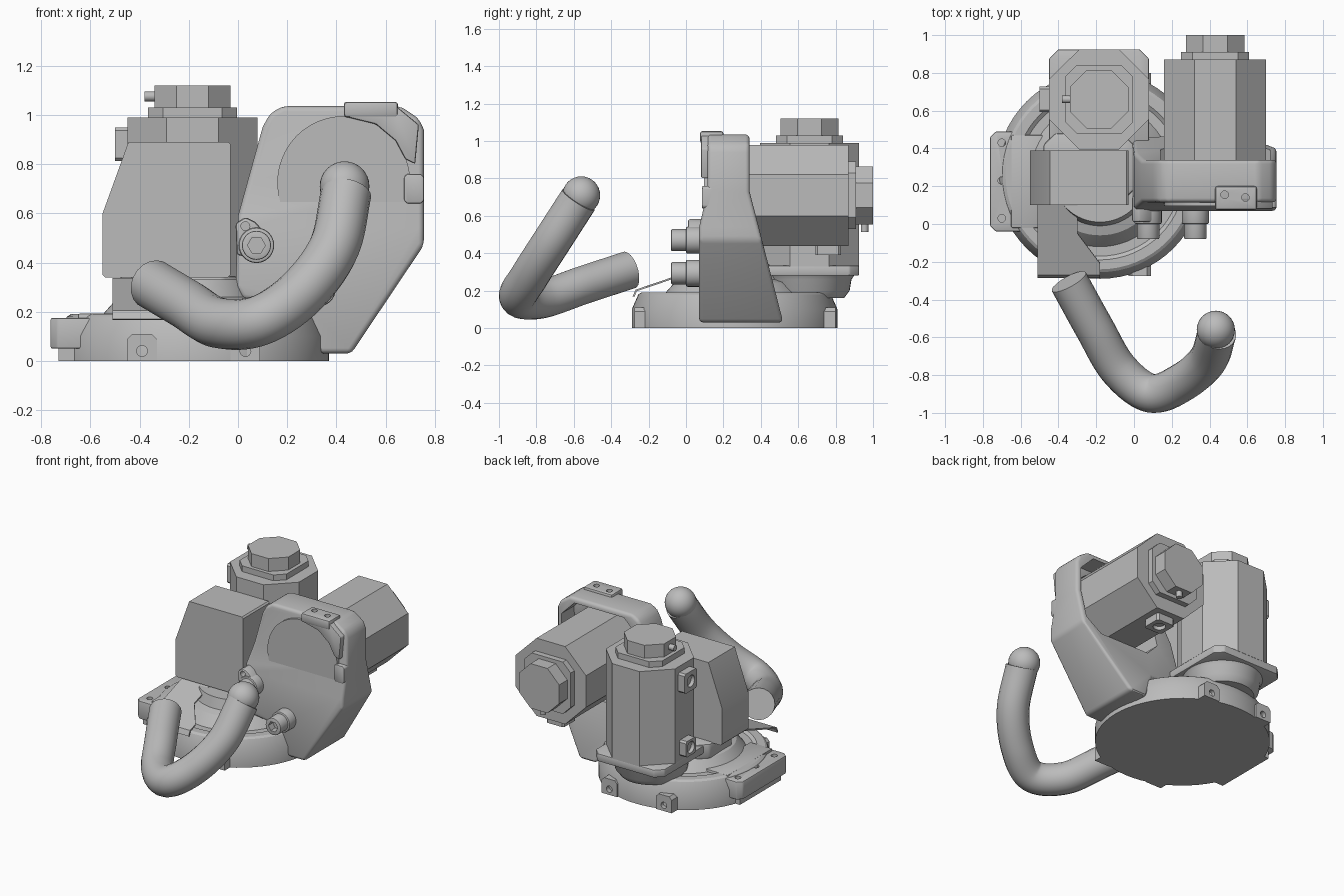
import bpy, bmesh, math
from mathutils import Matrix, Vector

if "Cube" in bpy.data.objects:
    bpy.data.objects.remove(bpy.data.objects["Cube"])

grey = bpy.data.materials.new("machine_grey")
grey.use_nodes = True
GREY = (0.5, 0.5, 0.5, 1)
grey.diffuse_color = GREY
grey.node_tree.nodes["Principled BSDF"].inputs["Base Color"].default_value = GREY
parts = []


def finish(name, bm, matrix=None):
    bmesh.ops.recalc_face_normals(bm, faces=bm.faces)
    if matrix:
        bm.transform(matrix)
    mesh = bpy.data.meshes.new(name)
    bm.to_mesh(mesh)
    bm.free()
    mesh.materials.append(grey)
    obj = bpy.data.objects.new(name, mesh)
    bpy.context.collection.objects.link(obj)
    parts.append(obj)
    return obj


def bake(obj):
    bpy.context.view_layer.update()
    deps = bpy.context.evaluated_depsgraph_get()
    mesh = bpy.data.meshes.new_from_object(obj.evaluated_get(deps))
    obj.modifiers.clear()
    obj.data = mesh


def bevel(obj, width, segments=2):
    mod = obj.modifiers.new("Bevel", "BEVEL")
    mod.width, mod.segments, mod.angle_limit = width, segments, math.radians(25)
    bake(obj)
    return obj


def cut(obj, cutter):
    mod = obj.modifiers.new("Cut", "BOOLEAN")
    mod.operation, mod.object, mod.solver = "DIFFERENCE", cutter, "EXACT"
    bake(obj)
    parts.remove(cutter)
    bpy.data.objects.remove(cutter)


def prism(name, pts, axis, a, b, matrix=None, soft=0):
    """Extrude a 2D outline along one axis from a to b."""
    place = {"x": lambda p, t: (t, p[0], p[1]),
             "y": lambda p, t: (p[0], t, p[1]),
             "z": lambda p, t: (p[0], p[1], t)}[axis]
    bm = bmesh.new()
    ends = [[bm.verts.new(place(p, t)) for p in pts] for t in (a, b)]
    bm.faces.new(ends[0])
    bm.faces.new(ends[1])
    for i in range(len(pts)):
        j = (i + 1) % len(pts)
        bm.faces.new((ends[0][i], ends[0][j], ends[1][j], ends[1][i]))
    obj = finish(name, bm, matrix)
    return bevel(obj, soft) if soft else obj


def chamfered(cx, cy, hx, hy, c):
    quarter = [(hx, hy - c), (hx - c, hy)]
    pts = quarter + [(-x, y) for x, y in quarter[::-1]]
    pts += [(-x, -y) for x, y in pts]
    return [(cx + x, cy + y) for x, y in pts]


def rect(x0, x1, y0, y1):
    return [(x0, y0), (x1, y0), (x1, y1), (x0, y1)]


def ngon(cx, cy, r, n=32):
    return [(cx + r * math.cos(math.tau * i / n), cy + r * math.sin(math.tau * i / n)) for i in range(n)]


def lathe(name, profile, cx, cy, steps=64):
    bm = bmesh.new()
    vs = [bm.verts.new((r, 0, z)) for r, z in profile]
    es = [bm.edges.new(pair) for pair in zip(vs, vs[1:])]
    bmesh.ops.spin(bm, geom=vs + es, axis=(0, 0, 1), cent=(0, 0, 0), angle=math.tau, steps=steps)
    bmesh.ops.remove_doubles(bm, verts=bm.verts, dist=1e-4)
    return finish(name, bm, Matrix.Translation((cx, cy, 0)))


# Round base with a stepped top and rotating turret
BX, BY = -0.18, 0.26
lathe("base", [(0, 0), (0.55, 0), (0.55, 0.1), (0.515, 0.18), (0.5, 0.19), (0.45, 0.19), (0.43, 0.175),
               (0.38, 0.175), (0.36, 0.2), (0.32, 0.245), (0.27, 0.26), (0.25, 0.33), (0, 0.33)], BX, BY)

# Bolt tabs around the base
for side, y0, y1 in (("front", -0.275, 0), ("back", 0.5, 0.8)):
    for label, x in (("right", BX - 0.21), ("left", BX + 0.21)):
        tab = prism(f"{side}_{label}_tab", chamfered(x, 0.03, 0.06, 0.08, 0.02), "y", y0, y1)
        bmesh_cut = prism("bottom_trim", rect(x - 1, x + 1, -1, 0), "y", -1, 1)
        cut(tab, bmesh_cut)
        edge = y0 if side == "front" else y1
        cut(tab, prism("bolt_hole", ngon(x, 0.04, 0.022, 16), "y", edge - 0.03, edge + 0.03))

# Cable connector block at the side of the base
block = prism("base_connector", chamfered(-0.65, 0.225, 0.112, 0.265, 0.03), "z", 0.05, 0.175, soft=0.008)
for y in (0.03, 0.23, 0.43):
    cut(block, prism("screw_hole", ngon(-0.7, y, 0.02, 16), "z", 0.14, 0.2))
prism("base_connector_foot", rect(-0.73, -0.5, 0.0, 0.45), "z", 0, 0.06)
prism("base_connector_step", rect(-0.65, -0.48, -0.02, 0.47), "z", 0.1, 0.192, soft=0.006)

# Gearbox block with a slanted shoulder
prism("gearbox", [(-0.55, 0.35), (-0.54, 0.34), (-0.04, 0.34), (-0.03, 0.35), (-0.03, 0.88), (-0.04, 0.89),
                  (-0.445, 0.89), (-0.55, 0.6)], "y", 0.1, 0.39)
prism("gearbox_foot", chamfered(-0.24, 0.3, 0.24, 0.18, 0.06), "z", 0.24, 0.345, soft=0.015)

# Turret lobe carrying the upright motor
lathe("motor_socket", [(0, 0.16), (0.2, 0.16), (0.23, 0.2), (0.24, 0.26), (0.26, 0.29), (0, 0.29)], -0.185, 0.645, 40)
prism("motor_mount", chamfered(-0.185, 0.66, 0.265, 0.265, 0.05), "z", 0.28, 0.335, soft=0.008)


# Octagonal motors, built upright and then turned into place
def motor(name, matrix, half, length):
    prism(name + "_body", chamfered(0, 0, half, half, 0.16), "z", 0, length, matrix)
    prism(name + "_flange", chamfered(0, 0, 0.18, 0.18, 0.06), "z", length - 0.01, length + 0.04, matrix)
    prism(name + "_cap", chamfered(0, 0, 0.155, 0.155, 0.09), "z", length + 0.03, length + 0.13, matrix)
    prism(name + "_cap_plug", ngon(0, length + 0.085, 0.02, 16), "x", -0.195, -0.1, matrix)
    for label, drop, w in (("upper", 0.11, 0.068), ("lower", 0.57, 0.055)):
        plug = prism(f"{name}_{label}_plug", chamfered(0, length - drop, w, w, 0.012), "x", -half - 0.05, -half + 0.02, matrix)
        cut(plug, prism("socket", ngon(0, length - drop, 0.04, 24), "x", -half - 0.06, -half - 0.025, matrix))


motor("upright_motor", Matrix.Translation((-0.185, 0.66, 0.33)), 0.265, 0.66)
turn = Matrix.Rotation(-math.pi / 2, 4, "X") @ Matrix.Rotation(-math.pi / 2, 4, "Z")
motor("level_motor", Matrix.Translation((0.43, 0.15, 0.71)) @ turn, 0.27, 0.72)

# Arm housing: outline thickened towards the bottom, hollow behind
arm = prism("arm_housing", [(0.33, 0.03), (0.46, 0.03), (0.755, 0.47), (0.755, 0.94), (0.735, 0.985), (0.66, 1.035),
                            (0.18, 1.035), (0.13, 1.005), (0.1, 0.95), (0.0, 0.59), (-0.01, 0.3), (0.02, 0.25),
                            (0.24, 0.22)], "y", 0, 1)
bm = bmesh.new()
bm.from_mesh(arm.data)
for z in (0.73, 0.54):
    bmesh.ops.bisect_plane(bm, geom=bm.verts[:] + bm.edges[:] + bm.faces[:], plane_co=(0, 0, z), plane_no=(0, 0, 1))
for v in bm.verts:
    low = min(max((0.73 - v.co.z) / 0.7, 0), 1)
    v.co.y = 0.34 + 0.18 * low if v.co.y > 0.5 else 0.115 - 0.045 * min(low / 0.27, 1)
bm.to_mesh(arm.data)
bm.free()
bevel(arm, 0.022, 3)
cut(arm, prism("cavity", chamfered(0.43, 0.71, 0.29, 0.29, 0.1), "y", 0.17, 0.7))

# Round front cover, its rim and side notch, and top terminal
prism("arm_cover", ngon(0.43, 0.725, 0.27, 64), "y", 0.095, 0.16)
prism("cover_latch", chamfered(0.715, 0.7, 0.04, 0.06, 0.012), "y", 0.085, 0.2, soft=0.006)
terminal = prism("arm_terminal", rect(0.43, 0.65, 0.075, 0.2), "z", 0.99, 1.053, soft=0.012)
for x, y in ((0.48, 0.155), (0.59, 0.14)):
    cut(terminal, prism("terminal_hole", ngon(x, y, 0.02, 16), "z", 1.03, 1.1))
prism("terminal_skirt", [(0.43, 1.02), (0.43, 0.994), (0.56, 0.962), (0.64, 0.895), (0.68, 0.82),
                         (0.72, 0.8), (0.735, 0.96), (0.65, 1.03)], "y", 0.08, 0.2, soft=0.008)

# Two hydraulic-style ports on the arm front
for label, x, z in (("upper", 0.075, 0.47), ("lower", 0.325, 0.293)):
    port = prism(label + "_port", ngon(x, z, 0.059), "y", -0.08, 0.15, soft=0.006)
    cut(port, prism("hex_socket", ngon(x, z, 0.036, 6), "y", -0.1, -0.03))
    prism(label + "_port_collar", ngon(x, z, 0.072), "y", 0.0, 0.15, soft=0.008)
ear = prism("port_ear", [(-0.01, 0.56), (-0.005, 0.43), (0.07, 0.42), (0.13, 0.5), (0.07, 0.565), (0.03, 0.585)],
            "y", 0.01, 0.15, soft=0.012)
cut(ear, prism("ear_hole", ngon(0.03, 0.548, 0.018, 16), "y", -0.02, 0.05))

# Thin sloping bracket with a folded lip
bm = bmesh.new()
outline = [(-0.51, 0.12), (-0.51, -0.27), (-0.18, -0.27), (-0.18, -0.21), (-0.3, -0.05), (-0.3, 0.12)]
top = [bm.verts.new((x, y, 0.297 + 0.34 * y)) for x, y in outline]
bm.faces.new(top)
lip = [bm.verts.new((x, -0.285, 0.17)) for x in (-0.18, -0.51)]
bm.faces.new((top[1], top[2], *lip))
bracket = finish("sloping_bracket", bm)
bracket.modifiers.new("Thickness", "SOLIDIFY").thickness = 0.01
bake(bracket)

# Curved handle tube with a ball at the tip
path = [(-0.345, -0.305, 0.31), (-0.21, -0.55, 0.23), (-0.08, -0.77, 0.155), (0.09, -0.896, 0.165),
        (0.26, -0.835, 0.28), (0.39, -0.72, 0.46), (0.44, -0.575, 0.685)]
curve = bpy.data.curves.new("handle_path", "CURVE")
curve.dimensions, curve.bevel_depth, curve.bevel_resolution = "3D", 0.103, 8
curve.use_fill_caps, curve.resolution_u = True, 10
spline = curve.splines.new("BEZIER")
spline.bezier_points.add(len(path) - 1)
for i, (point, co) in enumerate(zip(spline.bezier_points, path)):
    ahead = Vector(path[min(i + 1, len(path) - 1)]) - Vector(path[max(i - 1, 0)])
    step = ahead / (6 if 0 < i < len(path) - 1 else 3)
    point.co = co
    point.handle_left_type = point.handle_right_type = "FREE"
    point.handle_left, point.handle_right = Vector(co) - step, Vector(co) + step
helper = bpy.data.objects.new("handle_path", curve)
bpy.context.collection.objects.link(helper)
bpy.context.view_layer.update()
bm = bmesh.new()
bm.from_mesh(bpy.data.meshes.new_from_object(helper.evaluated_get(bpy.context.evaluated_depsgraph_get())))
bmesh.ops.remove_doubles(bm, verts=bm.verts, dist=1e-4)
finish("handle_tube", bm)
bpy.data.objects.remove(helper)

bm = bmesh.new()
bmesh.ops.create_uvsphere(bm, u_segments=32, v_segments=16, radius=0.101)
finish("handle_ball", bm, Matrix.Translation((0.433, -0.56, 0.71)))

# Smooth shading with crisp edges
bpy.ops.object.select_all(action="DESELECT")
for obj in parts:
    obj.select_set(True)
bpy.context.view_layer.objects.active = parts[0]
bpy.ops.object.shade_smooth_by_angle(angle=math.radians(30))
